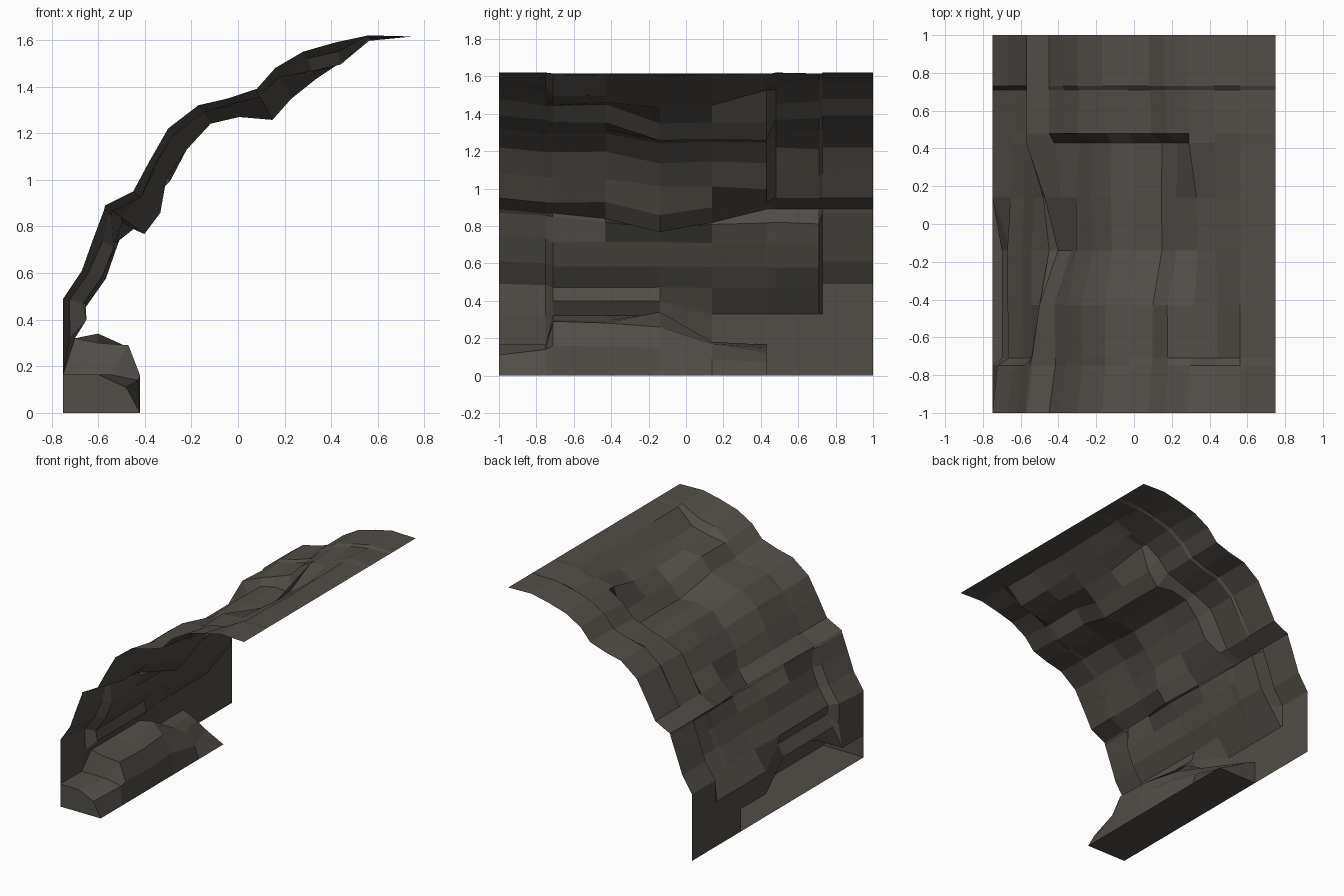
import bpy
import bmesh
import random
from mathutils import Vector

random.seed(4)
cube = bpy.data.objects.get("Cube")
if cube:
    bpy.data.objects.remove(cube, do_unlink=True)

# One rock colour
rock = bpy.data.materials.new("dark_brown_rock")
rock.use_nodes = True
colour = (0.085, 0.076, 0.065, 1)
rock.diffuse_color = colour
shader = rock.node_tree.nodes["Principled BSDF"]
shader.inputs["Base Color"].default_value = colour
shader.inputs["Roughness"].default_value = 0.9


def make_object(name, bm):
    mesh = bpy.data.meshes.new(name)
    bm.to_mesh(mesh)
    bm.free()
    mesh.materials.append(rock)
    obj = bpy.data.objects.new(name, mesh)
    bpy.context.scene.collection.objects.link(obj)
    return obj


# Arched end profile (x, z) of the wall, from the foot to the roof edge
profile = [(-.75, 0), (-.75, .165), (-.75, .33), (-.75, .49), (-.67, .61),
           (-.62, .75), (-.575, .87), (-.57, .89), (-.45, .95), (-.38, 1.08),
           (-.3, 1.22), (-.17, 1.32), (-.04, 1.35), (.08, 1.39), (.16, 1.48),
           (.28, 1.55), (.42, 1.59), (.56, 1.62), (.75, 1.615)]
columns = [-1, -.75, -.71, -.43, -.14, .14, .43, .48, .71, .73, 1]
last_row = len(profile) - 1
last_col = len(columns) - 1
ledge_end = columns.index(.43)

# Inward bulges: first row, last row, first column, last column, depth
bulges = [
    (2, 16, 1, 7, .035), (17, 17, 2, 6, .02),
    # shallow roof edge and the sharp end of the middle hollow
    (8, 10, 7, 7, 0), (9, 17, 8, 8, .02),
    # lower slabs with a flat top
    (3, 5, 2, 4, .09), (3, 5, 5, 8, .1), (2, 2, 5, 9, 0),
    (6, 6, 6, 8, .1), (7, 7, 6, 8, 0),
    # central overhang
    (6, 7, 3, 3, .09), (6, 6, 4, 4, .15), (7, 7, 4, 4, .2),
    (6, 7, 5, 5, .12), (8, 8, 4, 4, .15), (8, 8, 5, 5, .08),
    (9, 10, 4, 5, .11), (9, 10, 6, 6, .12),
    # hanging roof rocks
    (11, 12, 4, 6, .09), (13, 14, 4, 6, .14), (15, 15, 4, 5, .12),
    (16, 16, 4, 5, .08), (15, 16, 2, 3, .1),
]
depth = {}
for r0, r1, c0, c1, amount in bulges:
    for r in range(r0, r1 + 1):
        for c in range(c0, c1 + 1):
            depth[r, c] = amount


def wall_point(r, c):
    # The wall foot lifts over the tall part of the ledge
    if 2 <= c <= 4 and r in (1, 2):
        x, z = (-.7, .32) if r == 1 else (-.65, .4)
        return Vector((x, columns[c], z))
    here = Vector(profile[r])
    along = Vector(profile[min(r + 2, last_row)]) - Vector(profile[max(r - 2, 0)])
    inward = Vector((along.y, -along.x)).normalized()
    amount = depth.get((r, c), 0)
    if amount:
        amount += random.uniform(-.01, .01)
    here += inward * amount
    return Vector((here.x, columns[c], here.y))


# Curved wall and roof sheet, open at the foot behind the ledge
bm = bmesh.new()
grid = [[bm.verts.new(wall_point(r, c)) for c in range(last_col + 1)]
        for r in range(last_row + 1)]
for r in range(last_row):
    for c in range(last_col):
        if r > 0 or c >= ledge_end:
            bm.faces.new([grid[r][c], grid[r][c + 1],
                          grid[r + 1][c + 1], grid[r + 1][c]])
seam = [grid[1][c].co.copy() for c in range(ledge_end + 1)]
loose = [v for v in bm.verts if not v.link_faces]
bmesh.ops.delete(bm, geom=loose, context='VERTS')
make_object("cave_wall", bm)

# Rocky ledge: one cross-section (x, z) per column, from front foot to the wall
tall = [(-.42, 0), (-.42, .16), (-.47, .29), (-.6, .3)]
sections = [
    [(-.42, 0), (-.48, .11), (-.6, .165), (-.68, .165)],
    [(-.42, 0), (-.43, .14), (-.55, .165), (-.68, .165)],
    tall,
    [(x, z * .97) for x, z in tall],
    [(-.42, 0), (-.44, .15), (-.52, .26), (-.6, .34)],
    [(-.42, 0), (-.45, .09), (-.53, .17), (-.62, .18)],
    [(-.42, 0), (-.56, .07), (-.64, .12), (-.7, .15)],
]
bm = bmesh.new()
rings = []
for section, y, wall_joint in zip(sections, columns, seam):
    ring = [bm.verts.new((-.75, y, 0))]
    ring += [bm.verts.new((x, y, z)) for x, z in section]
    ring.append(bm.verts.new(wall_joint))
    rings.append(ring)
for a, b in zip(rings, rings[1:]):
    for i in range(len(a) - 1):
        bm.faces.new([a[i], b[i], b[i + 1], a[i + 1]])
bm.faces.new(rings[0])
bm.faces.new(rings[-1][::-1])
make_object("rock_ledge", bm)
